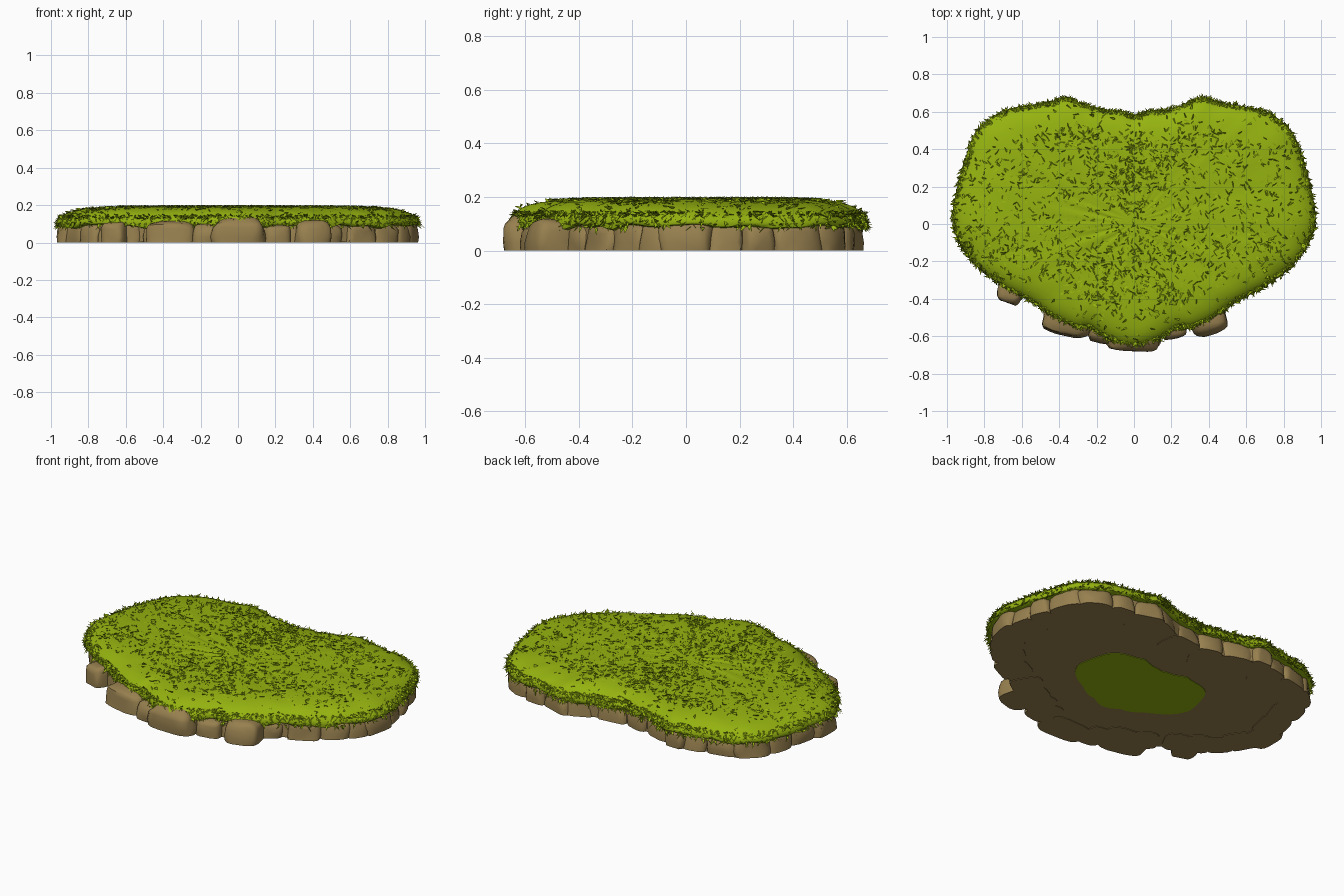
import bpy, bmesh, math, random
from mathutils import Vector, noise

random.seed(7)
if "Cube" in bpy.data.objects:
    bpy.data.objects.remove(bpy.data.objects["Cube"])


def material(name, rgb):
    m = bpy.data.materials.new(name)
    m.use_nodes = True
    m.diffuse_color = (*rgb, 1)
    m.node_tree.nodes["Principled BSDF"].inputs["Base Color"].default_value = (*rgb, 1)
    return m


GRASS = material("grass green", (0.30, 0.45, 0.005))
ROCK = material("tan rock", (0.31, 0.215, 0.078))


def finish(bm, name, mat, smooth=None):
    bmesh.ops.recalc_face_normals(bm, faces=bm.faces)
    me = bpy.data.meshes.new(name)
    bm.to_mesh(me)
    bm.free()
    me.materials.append(mat)
    ob = bpy.data.objects.new(name, me)
    bpy.context.collection.objects.link(ob)
    if smooth:
        bpy.ops.object.select_all(action="DESELECT")
        ob.select_set(True)
        bpy.context.view_layer.objects.active = ob
        bpy.ops.object.shade_smooth_by_angle(angle=math.radians(smooth))
    return ob


# Heart-shaped outline: one half, mirrored, then smoothed through its points
half = [(0, -.655), (.13, -.62), (.23, -.56), (.32, -.55), (.43, -.50), (.56, -.41),
        (.71, -.33), (.85, -.22), (.93, -.11), (.972, .02), (.945, .2), (.90, .36),
        (.84, .50), (.72, .595), (.58, .63), (.46, .65), (.37, .675), (.27, .64),
        (.17, .61), (.07, .60), (0, .58)]
ctrl = [Vector(p) for p in half + [(-x, y) for x, y in half[-2:0:-1]]]


def smooth_loop(pts, steps):
    out = []
    for i in range(len(pts)):
        a, b, c, d = (pts[(i + k) % len(pts)] for k in (-1, 0, 1, 2))
        for j in range(steps):
            t = j / steps
            out.append(0.5 * (2 * b + (c - a) * t + (2 * a - 5 * b + 4 * c - d) * t * t
                              + (3 * b - a - 3 * c + d) * t ** 3))
    return out


outline = smooth_loop(ctrl, 4)
N = len(outline)


def outward(i):
    t = outline[(i + 1) % N] - outline[i - 1]
    return Vector((t.y, -t.x)).normalized()


def top_z(s):
    """Height of the turf at scale s of the outline."""
    return 0.105 + 0.087 * (1 - s ** 9) ** 0.6


def loft(rings, name, mat, smooth):
    """Skin closed rings of 3D points and cap both ends."""
    bm = bmesh.new()
    vs = [[bm.verts.new(p) for p in ring] for ring in rings]
    for a, b in zip(vs, vs[1:]):
        for i in range(len(a)):
            j = (i + 1) % len(a)
            bm.faces.new((a[i], a[j], b[j], b[i]))
    for ring in (vs[0], vs[-1]):
        mid = sum((v.co for v in ring), Vector()) / len(ring)
        c = bm.verts.new(mid)
        for i in range(len(ring)):
            bm.faces.new((ring[i], ring[(i + 1) % len(ring)], c))
    return finish(bm, name, mat, smooth)


def ring(s, z, wave=0.0):
    return [(p.x * s, p.y * s, z + wave * noise.noise(Vector((p.x * 9, p.y * 9, s * 3))))
            for p in outline]


# Turf cap with an uneven skirt and a rounded shoulder
rings = [ring(.86, .09), ring(.965, .088, .025), ring(.995, .092, .025)]
rings += [ring(s, top_z(s), .006) for s in (1, .99, .97, .94, .9, .84, .75, .6, .45, .3, .15)]
loft(rings, "turf_cap", GRASS, 60)

# Rock base plate and the turf patch showing through underneath
loft([ring(.95, .003), ring(.94, .095)], "base_plate", ROCK, 30)
loft([ring(.40, 0), ring(.40, .005)], "turf_underside", GRASS, 30)


# Cobbles: rounded boxes cut flat at the ground
def cobble(bm, pos, out, width, depth, top, seed):
    side = Vector((-out.y, out.x))
    made = bmesh.ops.create_icosphere(bm, subdivisions=3, radius=1)["verts"]
    for v in made:
        c = v.co.normalized()
        q = [math.copysign(abs(k) ** 0.55, k) for k in c]
        bump = 1 + 0.13 * noise.noise(c * 1.6 + Vector((seed * 3.7, 0, 0)))
        z = max(0, 0.03 + q[2] * (top - 0.03) * bump)
        flare = 1.04 - 0.9 * z
        xy = pos + side * q[0] * width / 2 * bump + out * q[1] * depth / 2 * bump * flare
        v.co = (xy.x, xy.y, z)


bm = bmesh.new()
i, n = 8, 0
while i < N - 7:
    width = random.uniform(.11, .19)
    run, j = 0, i
    while run < width and j < N:
        run += (outline[(j + 1) % N] - outline[j]).length
        j += 1
    k = ((i + j) // 2) % N
    o = outward(k)
    cobble(bm, outline[k] - o * random.uniform(.095, .115), o, run * 1.1, .18,
           random.uniform(.10, .125), n)
    i, n = j, n + 1

# Larger cobbles that jut out along the front
for x, y, width, top in ((0, -.59, .28, .135), (-.35, -.50, .27, .12), (.39, -.495, .2, .12),
                         (-.65, -.335, .14, .115), (-.17, -.54, .14, .10), (.2, -.515, .16, .10)):
    cobble(bm, Vector((x, y)), Vector((x * .6, -1)).normalized(), width, .19, top, n)
    n += 1
finish(bm, "rim_cobbles", ROCK, 40)


# Grass blades: slim twisted triangles
def blade(bm, root, direction, width, twist):
    across = direction.cross(Vector((0, 0, 1))).normalized() * width / 2
    across.z = twist
    bm.faces.new([bm.verts.new(p) for p in (root - across, root + across, root + direction)])


bm = bmesh.new()
for _ in range(3600):
    p = random.choice(outline)
    s = math.sqrt(random.uniform(0, .92))
    x, y = p.x * s + random.uniform(-.02, .02), p.y * s + random.uniform(-.02, .02)
    bare = (s > .78 and y < -.3) or (s > .8 and y > .42)
    if bare and random.random() < .85:
        continue
    a = random.uniform(0, math.tau)
    r = random.uniform(.018, .034)
    blade(bm, Vector((x, y, top_z(s) - .002)),
          Vector((math.cos(a) * r, math.sin(a) * r, random.uniform(.003, .012))),
          random.uniform(.008, .014), random.uniform(-.008, .008))
finish(bm, "top_grass", GRASS)

# Fringe blades spilling over the rim
bm = bmesh.new()
for _ in range(3000):
    i = random.randrange(N)
    p, o = outline[i], outward(i)
    s = random.uniform(.965, 1)
    z = random.uniform(.085, .11) if s > .99 else top_z(s)
    along = Vector((-o.y, o.x)) * random.uniform(-.025, .025)
    reach = o * random.uniform(.004, .026) + along
    jog = along * random.uniform(-1, 1)
    blade(bm, Vector((p.x * s + jog.x, p.y * s + jog.y, z)),
          Vector((reach.x, reach.y, random.uniform(-.03, .014))),
          random.uniform(.009, .016), random.uniform(-.006, .006))
finish(bm, "rim_grass", GRASS)
